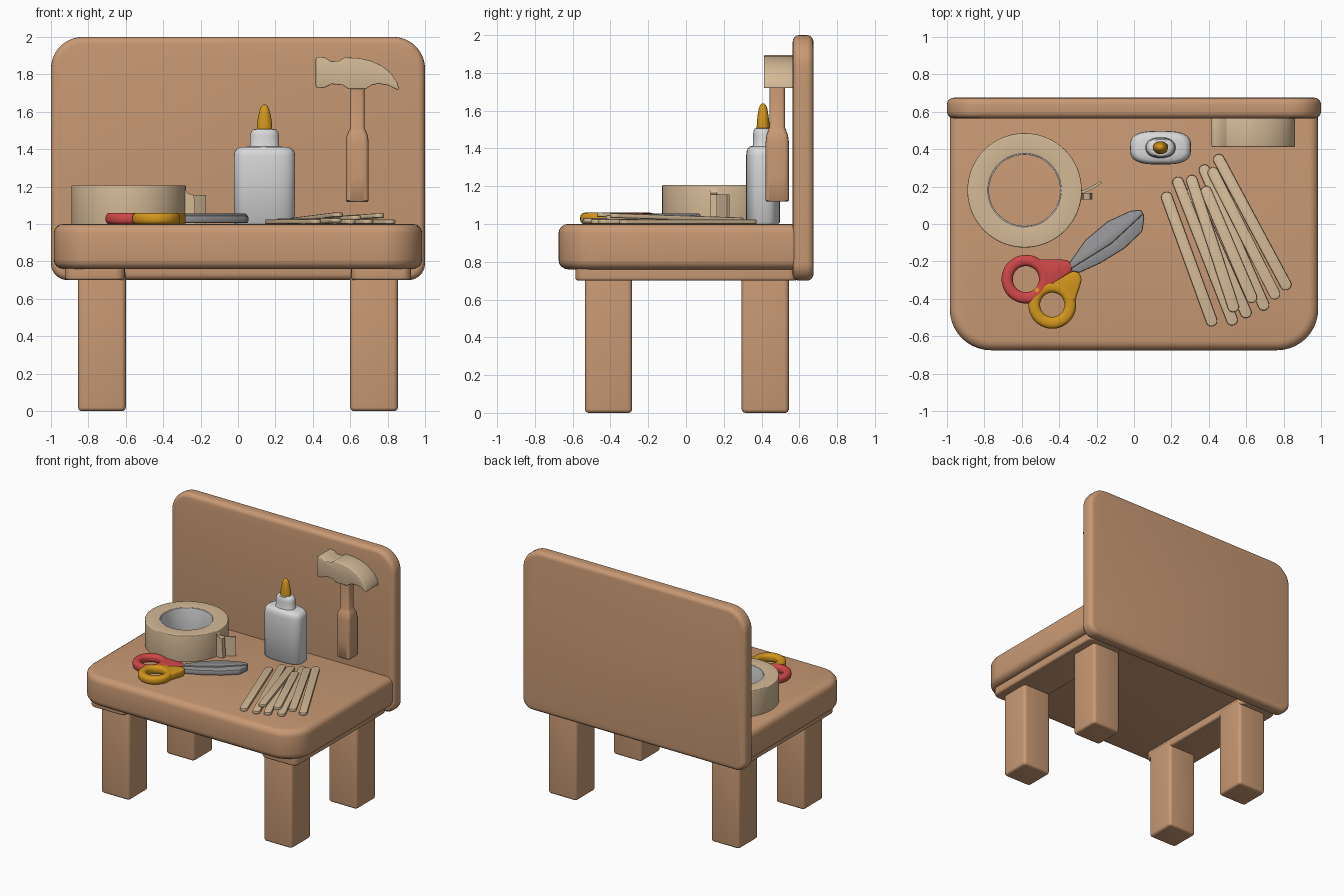
import bpy, bmesh, math
from mathutils import Vector

if "Cube" in bpy.data.objects:
    bpy.data.objects.remove(bpy.data.objects["Cube"])


def material(name, r, g, b):
    m = bpy.data.materials.new(name)
    m.diffuse_color = (r, g, b, 1)
    m.use_nodes = True
    m.node_tree.nodes["Principled BSDF"].inputs["Base Color"].default_value = m.diffuse_color
    return m


WOOD = material("warm wood", 0.58, 0.32, 0.175)
BEIGE = material("pale beige", 0.66, 0.49, 0.31)
WHITE = material("white plastic", 0.70, 0.70, 0.70)
YELLOW = material("amber yellow", 0.66, 0.31, 0.012)
RED = material("soft red", 0.63, 0.065, 0.065)
GREY = material("steel grey", 0.30, 0.30, 0.31)


def finish(bm, name, mat, angle=35):
    bmesh.ops.recalc_face_normals(bm, faces=bm.faces)
    mesh = bpy.data.meshes.new(name)
    bm.to_mesh(mesh)
    bm.free()
    mesh.materials.append(mat)
    ob = bpy.data.objects.new(name, mesh)
    bpy.context.collection.objects.link(ob)
    bpy.ops.object.select_all(action='DESELECT')
    ob.select_set(True)
    bpy.context.view_layer.objects.active = ob
    bpy.ops.object.shade_smooth_by_angle(angle=math.radians(angle))
    return ob


def prism(name, pts, lo, hi, mat, axis='z', bevel=0.0, segments=4):
    """Extrude a 2D outline along z or y and round its sharp edges."""
    bm = bmesh.new()
    place = (lambda a, b, c: (a, b, c)) if axis == 'z' else (lambda a, b, c: (a, c, b))
    rows = [[bm.verts.new(place(a, b, c)) for a, b in pts] for c in (lo, hi)]
    bm.faces.new(rows[0])
    bm.faces.new(rows[1])
    for i in range(len(pts)):
        j = (i + 1) % len(pts)
        bm.faces.new((rows[0][i], rows[0][j], rows[1][j], rows[1][i]))
    bmesh.ops.recalc_face_normals(bm, faces=bm.faces)
    if bevel:
        edges = [e for e in bm.edges if e.calc_face_angle(0) > math.radians(35)]
        bmesh.ops.bevel(bm, geom=edges, offset=bevel, segments=segments, profile=0.5,
                        affect='EDGES', clamp_overlap=True)
    return finish(bm, name, mat)


def rounded_rect(x0, x1, y0, y1, radii, n=10):
    """Radii order: lower left, lower right, upper right, upper left."""
    corners = [(x0, y0, 1, 1, 180), (x1, y0, -1, 1, 270), (x1, y1, -1, -1, 0), (x0, y1, 1, -1, 90)]
    pts = []
    for (x, y, sx, sy, start), r in zip(corners, radii):
        if r == 0:
            pts.append((x, y))
            continue
        for k in range(n + 1):
            t = math.radians(start + 90 * k / n)
            pts.append((x + sx * r + r * math.cos(t), y + sy * r + r * math.sin(t)))
    return pts


def loft(name, cx, cy, rings, mat, n=40):
    """Stack superellipse rings given as (z, rx, ry, exponent)."""
    bm = bmesh.new()
    rows = []
    for z, rx, ry, p in rings:
        row = []
        for k in range(n):
            t = 2 * math.pi * k / n
            c, s = math.cos(t), math.sin(t)
            row.append(bm.verts.new((cx + rx * math.copysign(abs(c) ** (2 / p), c),
                                     cy + ry * math.copysign(abs(s) ** (2 / p), s), z)))
        rows.append(row)
    for a, b in zip(rows, rows[1:]):
        for i in range(n):
            bm.faces.new((a[i], a[(i + 1) % n], b[(i + 1) % n], b[i]))
    bm.faces.new(rows[0])
    bm.faces.new(rows[-1])
    return finish(bm, name, mat, 45)


def ring(name, cx, cy, r0, r1, z0, z1, mat, round_r, n=64):
    """Revolve a rounded rectangle into a flat ring."""
    profile = rounded_rect(r0, r1, z0, z1, [round_r] * 4, 4)
    bm = bmesh.new()
    rows = [[bm.verts.new((cx + r * math.cos(2 * math.pi * k / n),
                           cy + r * math.sin(2 * math.pi * k / n), z)) for r, z in profile]
            for k in range(n)]
    for k in range(n):
        a, b = rows[k], rows[(k + 1) % n]
        for i in range(len(profile)):
            j = (i + 1) % len(profile)
            bm.faces.new((a[i], a[j], b[j], b[i]))
    return finish(bm, name, mat)


# bench: top slab, back board, side rails, legs
prism("bench_top", rounded_rect(-0.985, 0.985, -0.675, 0.61, (0.22, 0.22, 0, 0)),
      0.76, 1.0, WOOD, bevel=0.05)
prism("back_board", rounded_rect(-1, 1, 0.70, 2.0, (0.09, 0.09, 0.17, 0.17)),
      0.565, 0.675, WOOD, 'y', 0.035)
for side, s in (("left", -1), ("right", 1)):
    xs = sorted((s * 0.605, s * 0.925))
    prism(side + "_rail", rounded_rect(*xs, -0.585, 0.59, [0.05] * 4, 5), 0.70, 0.80, WOOD, bevel=0.015)
    xs = sorted((s * 0.60, s * 0.855))
    for end, y in (("front", -0.41), ("back", 0.42)):
        prism(f"{end}_{side}_leg", rounded_rect(*xs, y - 0.125, y + 0.125, [0.025] * 4, 4),
              0.0, 0.75, WOOD, bevel=0.02)

# tape roll with white core and loose end
TX, TY = -0.585, 0.18
ring("tape_roll", TX, TY, 0.196, 0.306, 0.995, 1.207, BEIGE, 0.006)
ring("tape_core", TX, TY, 0.19, 0.199, 0.995, 1.204, WHITE, 0.002)
path = [(-0.315, 0.08), (-0.295, 0.135), (-0.27, 0.165), (-0.235, 0.18), (-0.20, 0.20), (-0.172, 0.218)]
prism("tape_loose_end", path + [(x - 0.009, y + 0.012) for x, y in reversed(path)], 0.995, 1.155, BEIGE)
prism("tape_torn_step", [(-0.30, 0.995), (-0.225, 0.995), (-0.235, 1.155), (-0.27, 1.165), (-0.285, 1.195),
                         (-0.30, 1.195)], 0.13, 0.165, BEIGE, 'y')

# scissors: two looped handles and two blades
for word, col, (cx, cy), hole, rad, (px, py) in (
        ("red", RED, (-0.578, -0.295), 0.07, 0.13, (-0.345, -0.225)),
        ("yellow", YELLOW, (-0.437, -0.432), 0.065, 0.128, (-0.305, -0.275))):
    ring(word + "_handle_loop", cx, cy, hole, rad, 0.998, 1.06, col, 0.024, 48)
    d = Vector((px - cx, py - cy)).normalized()
    n = Vector((-d.y, d.x))
    c, tip = Vector((cx, cy)), Vector((px, py))
    neck = [c + d * 0.085 - n * 0.085, tip - n * 0.035, tip + d * 0.02, tip + n * 0.035,
            c + d * 0.085 + n * 0.085, c + d * 0.08]
    prism(word + "_handle_neck", [tuple(v) for v in neck], 1.0, 1.058, col, bevel=0.015)
prism("upper_blade", [(-0.37, -0.26), (-0.34, -0.20), (-0.26, -0.085), (-0.14, 0.015), (-0.02, 0.07),
                      (0.035, 0.077), (0.052, 0.055), (-0.12, -0.105)], 1.015, 1.056, GREY, bevel=0.01, segments=2)
prism("lower_blade", [(-0.36, -0.25), (-0.15, -0.09), (0.05, 0.062), (0.055, 0.03), (0.045, -0.04),
                      (-0.05, -0.13), (-0.18, -0.21), (-0.29, -0.26)], 1.005, 1.046, GREY, bevel=0.01, segments=2)

# glue bottle
BX, BY = 0.142, 0.408
loft("glue_bottle", BX, BY, [
    (0.998, 0.155, 0.08, 3), (1.01, 0.164, 0.09, 3), (1.36, 0.164, 0.09, 3), (1.385, 0.160, 0.087, 3),
    (1.402, 0.148, 0.08, 3), (1.411, 0.13, 0.07, 2.8), (1.414, 0.08, 0.055, 2.3), (1.42, 0.077, 0.053, 2.2),
    (1.47, 0.077, 0.053, 2.2), (1.49, 0.073, 0.051, 2.2), (1.505, 0.062, 0.045, 2), (1.508, 0.045, 0.035, 2)], WHITE)
loft("glue_nozzle", BX, BY, [
    (1.50, 0.041, 0.034, 2), (1.54, 0.040, 0.033, 2), (1.58, 0.033, 0.028, 2), (1.61, 0.026, 0.023, 2),
    (1.63, 0.017, 0.015, 2), (1.638, 0.007, 0.006, 2)], YELLOW, 24)

# hammer hung on the back board
HX, HY = 0.638, 0.483
loft("hammer_handle", HX, HY, [
    (1.118, 0.055, 0.055, 5), (1.125, 0.061, 0.062, 5), (1.25, 0.061, 0.062, 5), (1.43, 0.061, 0.062, 5),
    (1.47, 0.057, 0.057, 5), (1.50, 0.045, 0.046, 4), (1.51, 0.040, 0.042, 4), (1.76, 0.040, 0.042, 4)], WOOD, 32)
prism("hammer_head", [
    (0.415, 1.735), (0.415, 1.885), (0.43, 1.895), (0.465, 1.89), (0.495, 1.87), (0.54, 1.872), (0.57, 1.89),
    (0.64, 1.888), (0.71, 1.873), (0.77, 1.845), (0.82, 1.805), (0.85, 1.76), (0.862, 1.72), (0.85, 1.718),
    (0.80, 1.742), (0.75, 1.75), (0.715, 1.742), (0.685, 1.722), (0.59, 1.722), (0.56, 1.742), (0.50, 1.748),
    (0.465, 1.73), (0.43, 1.725)], 0.412, 0.57, BEIGE, 'y', 0.012, 3)

# craft sticks, the upper ones resting on the lower ones
sticks = [((0.165, 0.17, 1.012), (0.425, -0.545, 1.014)), ((0.225, 0.25, 1.016), (0.535, -0.54, 1.02)),
          ((0.30, 0.20, 1.012), (0.61, -0.50, 1.014)), ((0.365, 0.315, 1.012), (0.705, -0.46, 1.014)),
          ((0.44, 0.37, 1.012), (0.825, -0.35, 1.012)), ((0.30, 0.26, 1.02), (0.54, -0.47, 1.05)),
          ((0.375, 0.20, 1.02), (0.64, -0.42, 1.035)), ((0.41, 0.30, 1.022), (0.765, -0.40, 1.045))]
for i, (a, b) in enumerate(sticks):
    a, b = Vector(a), Vector(b)
    h = (b - a).length / 2
    ob = prism(f"craft_stick_{i + 1}", rounded_rect(-h, h, -0.03, 0.03, [0.029] * 4, 5),
               -0.012, 0.012, BEIGE, bevel=0.006, segments=2)
    ob.location = (a + b) / 2
    ob.rotation_mode = 'QUATERNION'
    ob.rotation_quaternion = (b - a).to_track_quat('X', 'Z')
